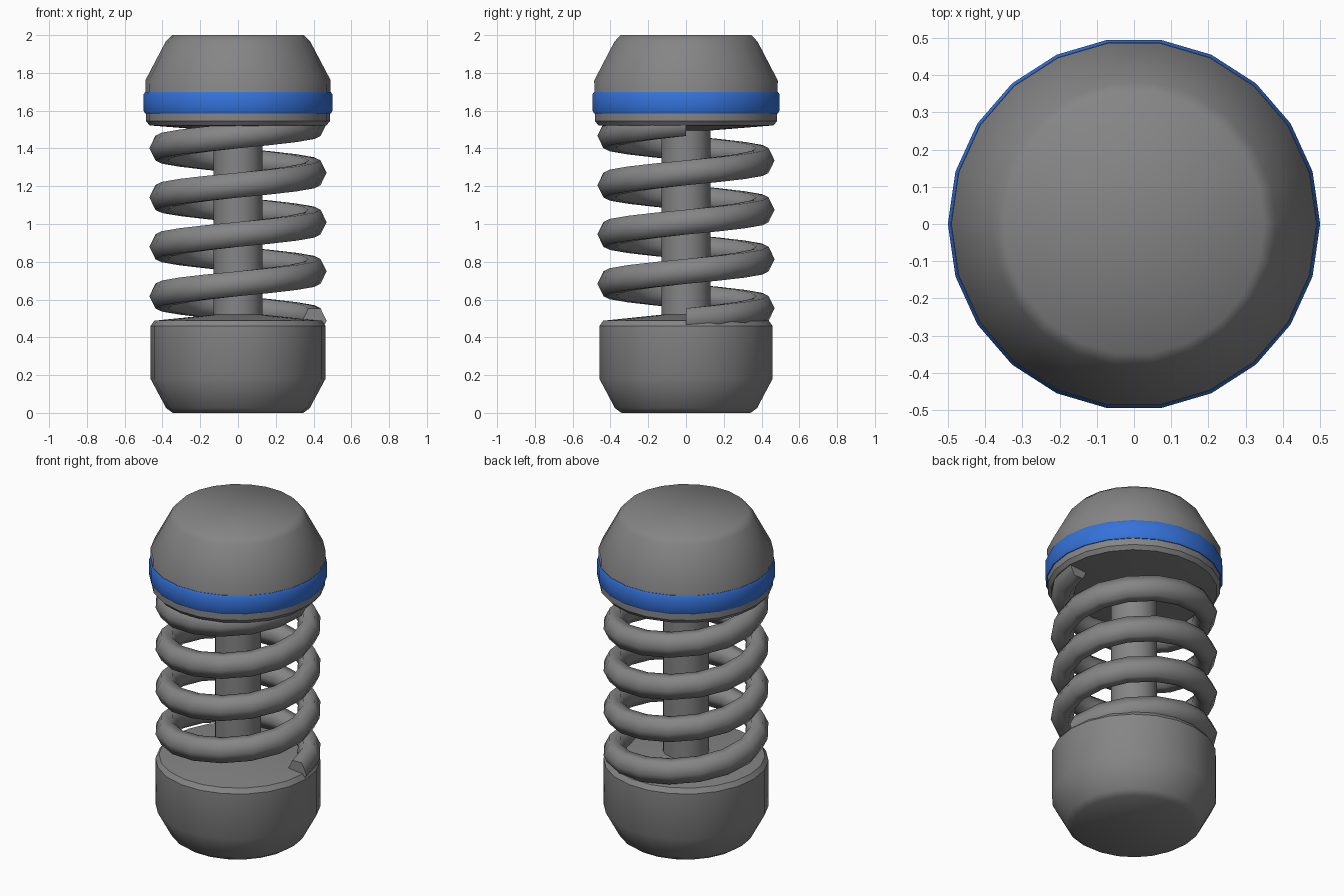
import bpy, bmesh, math
from math import sin, cos, tau

if "Cube" in bpy.data.objects:
    bpy.data.objects.remove(bpy.data.objects["Cube"])

SIDES = 22


def material(name, rgb):
    mat = bpy.data.materials.new(name)
    mat.diffuse_color = (*rgb, 1)
    mat.use_nodes = True
    mat.node_tree.nodes["Principled BSDF"].inputs["Base Color"].default_value = mat.diffuse_color
    return mat


grey = material("dark_grey", (0.235, 0.235, 0.235))
blue = material("blue", (0.035, 0.17, 0.70))


def finish(name, bm, mat):
    bmesh.ops.recalc_face_normals(bm, faces=bm.faces)
    for f in bm.faces:
        f.smooth = True
    me = bpy.data.meshes.new(name)
    bm.to_mesh(me)
    bm.free()
    me.materials.append(mat)
    ob = bpy.data.objects.new(name, me)
    bpy.context.collection.objects.link(ob)
    return ob


def bridge(bm, a, b):
    n = len(a)
    for i in range(n):
        j = (i + 1) % n
        bm.faces.new((a[i], a[j], b[j], b[i]))


def sharpen(bm, ring):
    """Mark the edges around a ring as hard."""
    for i, v in enumerate(ring):
        bm.edges.get((v, ring[(i + 1) % len(ring)])).smooth = False


def lathe(name, profile, sharp=(), mat=grey, closed=False):
    """Spin (radius, z) points about z; a radius of 0 becomes a single pole."""
    bm = bmesh.new()
    rings = []
    for r, z in profile:
        if r == 0:
            rings.append([bm.verts.new((0, 0, z))])
        else:
            rings.append([bm.verts.new((r * cos(tau * i / SIDES), r * sin(tau * i / SIDES), z))
                          for i in range(SIDES)])
    pairs = list(zip(rings, rings[1:]))
    if closed:
        pairs.append((rings[-1], rings[0]))
    for a, b in pairs:
        if len(a) == 1 or len(b) == 1:
            pole, ring = (a[0], b) if len(a) == 1 else (b[0], a)
            for i in range(SIDES):
                bm.faces.new((pole, ring[i], ring[(i + 1) % SIDES]))
        else:
            bridge(bm, a, b)
    for k in sharp:
        sharpen(bm, rings[k])
    return finish(name, bm, mat)


def helix(name, radius, half_w, half_h, z0, pitch, turns, per_turn, sides=6):
    bm = bmesh.new()
    rings = []
    for k in range(turns * per_turn + 1):
        a = tau * k / per_turn
        z = z0 + pitch * k / per_turn
        ring = []
        for s in range(sides):
            t = tau * s / sides
            r = radius + half_w * cos(t)
            ring.append(bm.verts.new((r * cos(a), r * sin(a), z + half_h * sin(t))))
        rings.append(ring)
    for a, b in zip(rings, rings[1:]):
        bridge(bm, a, b)
    for end in (rings[0], rings[-1]):
        bm.faces.new(end)
        sharpen(bm, end)
    return finish(name, bm, grey)


# Lower cup with rounded foot, chamfered rim and shallow conical top
lathe("lower_cup", [(0, 0), (0.345, 0), (0.38, 0.025), (0.463, 0.18),
                    (0.463, 0.46), (0.443, 0.488), (0.13, 0.52), (0, 0.52)], sharp=(4, 5))

# Upper cap with tapered crown
lathe("upper_cap", [(0, 1.495), (0.13, 1.495), (0.468, 1.522), (0.487, 1.545),
                    (0.491, 1.76), (0.383, 1.965), (0.35, 2.0), (0, 2.0)], sharp=(2, 3))

# Blue band around the cap
lathe("blue_band", [(0.475, 1.585), (0.492, 1.585), (0.5, 1.6), (0.5, 1.685),
                    (0.492, 1.7), (0.475, 1.7)], sharp=(0, 1, 4, 5), mat=blue, closed=True)

# Centre rod
lathe("centre_rod", [(0, 0.45), (0.13, 0.45), (0.13, 1.55), (0, 1.55)], sharp=(1, 2))

# Coil spring
helix("coil_spring", 0.405, 0.064, 0.076, 0.488, 0.261, 4, 16)
